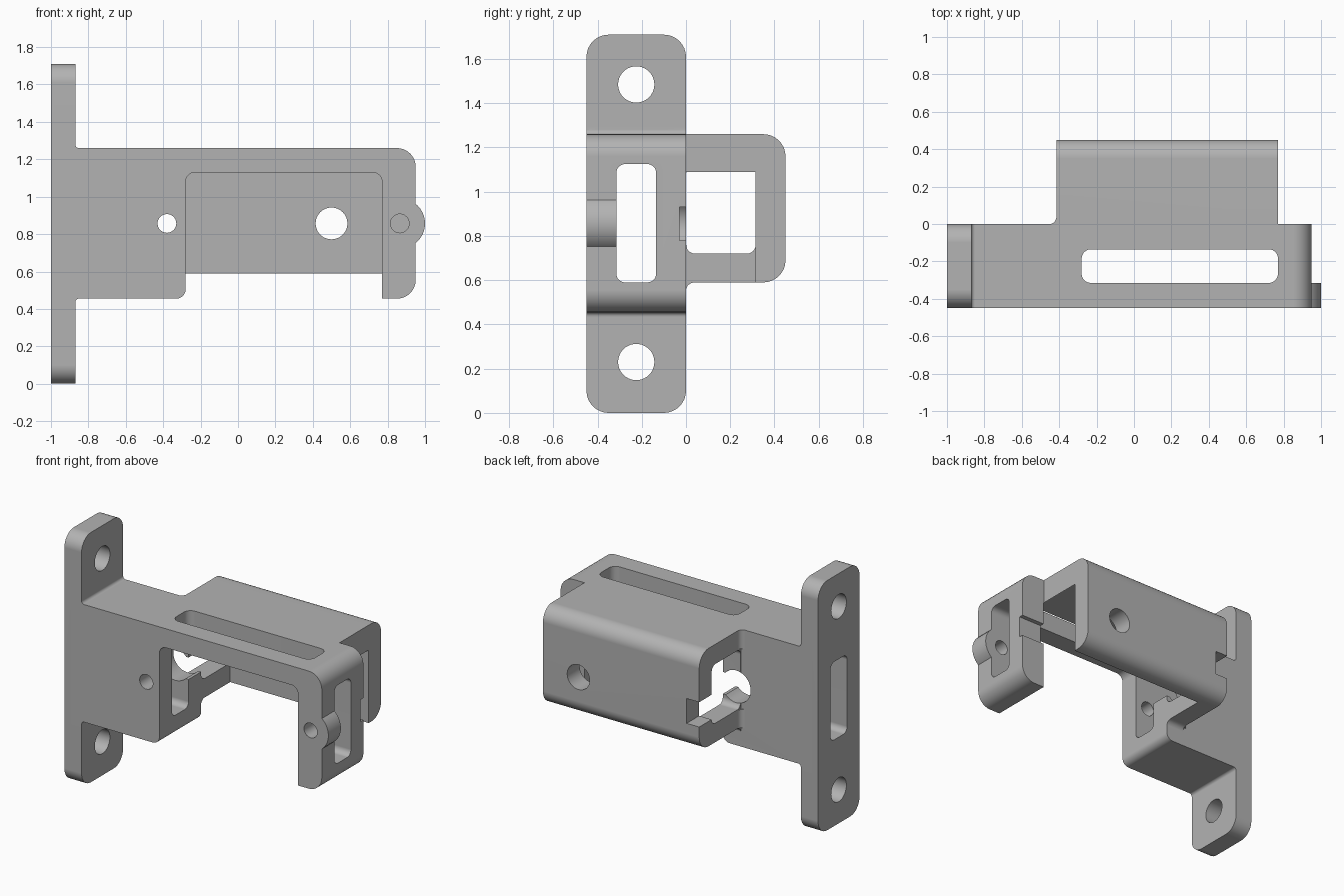
import bpy, bmesh, math
from mathutils import Vector

if "Cube" in bpy.data.objects:
    bpy.data.objects.remove(bpy.data.objects["Cube"])


def rounded(points, steps=8):
    """Outline from (u, v) or (u, v, radius) corners, with arcs at the rounded ones."""
    out, n = [], len(points)
    for i, p in enumerate(points):
        c = Vector(p[:2])
        if len(p) < 3:
            out.append(c)
            continue
        a = (Vector(points[i - 1][:2]) - c).normalized()
        b = (Vector(points[(i + 1) % n][:2]) - c).normalized()
        half = a.angle(b) / 2
        centre = c + (a + b).normalized() * p[2] / math.sin(half)
        s = c + a * p[2] / math.tan(half) - centre
        e = c + b * p[2] / math.tan(half) - centre
        sweep = s.angle(e)
        for k in range(steps + 1):
            t = k / steps
            out.append(centre + (s * math.sin((1 - t) * sweep) + e * math.sin(t * sweep)) / math.sin(sweep))
    return out


def rect(u0, u1, v0, v1, r=0):
    corners = [(u0, v0), (u1, v0), (u1, v1), (u0, v1)]
    return rounded([c + (r,) for c in corners]) if r else rounded(corners)


def circle(u, v, r, n=40):
    return [Vector((u + r * math.cos(2 * math.pi * k / n), v + r * math.sin(2 * math.pi * k / n)))
            for k in range(n)]


def prism(name, outline, axis, lo, hi):
    """Extrude an outline along x (yz outline), y (xz outline) or z (xy outline)."""
    place = {'x': lambda u, v, w: (w, u, v),
             'y': lambda u, v, w: (u, w, v),
             'z': lambda u, v, w: (u, v, w)}[axis]
    bm = bmesh.new()
    ends = [[bm.verts.new(place(p.x, p.y, w)) for p in outline] for w in (lo, hi)]
    bm.faces.new(ends[0])
    bm.faces.new(ends[1])
    n = len(outline)
    for i in range(n):
        j = (i + 1) % n
        bm.faces.new((ends[0][i], ends[0][j], ends[1][j], ends[1][i]))
    bmesh.ops.recalc_face_normals(bm, faces=bm.faces)
    mesh = bpy.data.meshes.new(name)
    bm.to_mesh(mesh)
    bm.free()
    ob = bpy.data.objects.new(name, mesh)
    bpy.context.collection.objects.link(ob)
    return ob


def combine(target, other, op):
    other.hide_render = True
    bpy.context.view_layer.objects.active = target
    mod = target.modifiers.new(op.lower(), 'BOOLEAN')
    mod.operation = op
    mod.solver = 'EXACT'
    mod.object = other
    bpy.ops.object.modifier_apply(modifier=mod.name)
    bpy.data.objects.remove(other, do_unlink=True)


# Main arm, flared where it meets the flange
arm = rounded([(-0.95, 0.43), (-0.87, 0.43), (-0.87, 0.455, 0.02), (0.95, 0.455, 0.1),
               (0.95, 1.26, 0.1), (-0.87, 1.26, 0.02), (-0.87, 1.29), (-0.95, 1.29)])
bracket = prism("bracket", arm, 'y', -0.45, 0)

# Flange, rear housing, housing fillets and front boss
housing = rounded([(-0.06, 0.52), (-0.001, 0.52), (-0.001, 0.59, 0.04), (0.45, 0.59, 0.1),
                   (0.45, 1.26, 0.1), (-0.06, 1.26)])
fillet = rounded([(-0.5, -0.03), (-0.5, -0.001), (-0.415, -0.001, 0.04), (-0.415, 0.1),
                  (-0.38, 0.1), (-0.38, -0.03)])
for part in (prism("flange", rect(-0.45, 0, 0, 1.71, 0.1), 'x', -1, -0.87),
             prism("housing", housing, 'x', -0.415, 0.769),
             prism("upper_fillet", fillet, 'z', 1.13, 1.26),
             prism("lower_fillet", fillet, 'z', 0.59, 0.715),
             prism("boss", circle(0.865, 0.857, 0.135), 'y', -0.45, -0.315)):
    combine(bracket, part, 'UNION')

# Openings, slots and holes
opening = rounded([(-0.5, 0.455), (-0.28, 0.455, 0.05), (-0.28, 1.13, 0.05),
                   (0.77, 1.13, 0.05), (0.77, 0.3), (-0.5, 0.3)])
cutters = [
    prism("opening", opening, 'y', -0.6, 0.315),
    prism("housing_mouth", rect(0.001, 0.315, 0.72, 1.125, 0.04), 'x', -0.6, -0.2),
    prism("long_slot", rect(-0.315, -0.135, 0.59, 1.125, 0.04), 'x', -1.2, 1.2),
    prism("top_slot", rect(-0.28, 0.77, -0.315, -0.135, 0.05), 'z', 1.05, 1.4),
    prism("front_pin_hole", circle(-0.38, 0.857, 0.05), 'y', -0.6, -0.2),
    prism("leg_pin_hole", circle(0.865, 0.857, 0.05), 'y', -0.6, -0.2),
    prism("back_hole", circle(0.5, 0.857, 0.085), 'y', 0.2, 0.6),
    prism("rear_pocket", circle(-0.38, 0.857, 0.11), 'y', -0.2, 0.2),
    prism("pocket_slot", rect(-0.38, -0.2, 0.78, 0.93), 'y', -0.2, 0.2),
    prism("leg_groove", rect(0.74, 1.1, 0.78, 0.93), 'y', -0.03, 0.2),
    prism("end_notch", rect(-0.6, -0.32, 0.76, 0.93), 'y', 0.2, 0.6),
]
for z in (0.23, 1.485):
    cutters.append(prism("mount_hole", circle(-0.225, z, 0.082), 'x', -1.2, -0.7))
for cutter in cutters:
    combine(bracket, cutter, 'DIFFERENCE')

# Finish: one grey, smooth rounds with crisp edges
grey = bpy.data.materials.new("plain grey")
grey.diffuse_color = (0.45, 0.45, 0.45, 1)
grey.use_nodes = True
grey.node_tree.nodes["Principled BSDF"].inputs["Base Color"].default_value = grey.diffuse_color
bracket.data.materials.clear()
bracket.data.materials.append(grey)
for f in bracket.data.polygons:
    f.material_index = 0
bpy.ops.object.select_all(action='DESELECT')
bracket.select_set(True)
bpy.context.view_layer.objects.active = bracket
bpy.ops.object.shade_smooth_by_angle(angle=math.radians(30))
weighted = bracket.modifiers.new("weighted_normals", 'WEIGHTED_NORMAL')
weighted.keep_sharp = True
